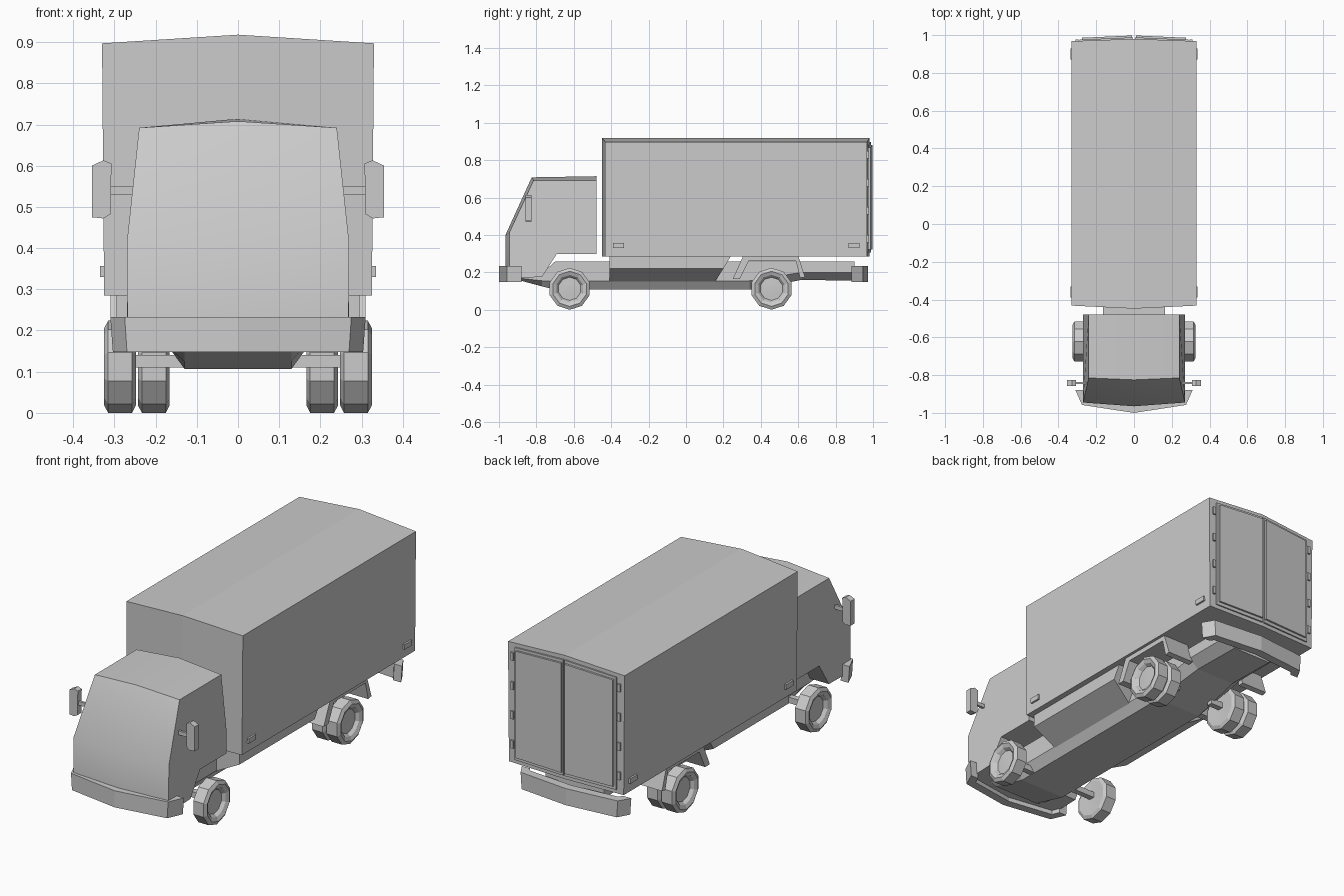
import bpy, bmesh, math

if "Cube" in bpy.data.objects:
    bpy.data.objects.remove(bpy.data.objects["Cube"])

def make(name, rings, mirror=False, smooth=None):
    """Skin a series of closed rings and cap both ends."""
    bm = bmesh.new()
    vs = [[bm.verts.new(p) for p in r] for r in rings]
    n = len(rings[0])
    for a, b in zip(vs, vs[1:]):
        for i in range(n):
            j = (i + 1) % n
            bm.faces.new((a[i], a[j], b[j], b[i]))
    bm.faces.new(vs[0])
    bm.faces.new(vs[-1])
    bmesh.ops.recalc_face_normals(bm, faces=bm.faces)
    me = bpy.data.meshes.new(name)
    bm.to_mesh(me)
    bm.free()
    ob = bpy.data.objects.new(name, me)
    bpy.context.collection.objects.link(ob)
    if mirror:
        m = ob.modifiers.new("mirror", 'MIRROR')
        m.use_mirror_merge = False
    if smooth:
        bpy.context.view_layer.objects.active = ob
        bpy.ops.object.select_all(action='DESELECT')
        ob.select_set(True)
        bpy.ops.object.shade_smooth_by_angle(angle=math.radians(smooth))
    return ob

def bowed(name, side, centre, smooth=None):
    """Body with a side ring (halfwidth, y, z) and a centre ring (y, z)."""
    return make(name, [[(-w, y, z) for w, y, z in side],
                       [(0, y, z) for y, z in centre],
                       [(w, y, z) for w, y, z in side]], smooth=smooth)

def prism_x(name, prof, x0, x1):
    return make(name, [[(x, y, z) for y, z in prof] for x in (x0, x1)], True)

def block(name, x, y, z):
    return prism_x(name, [(y[0], z[0]), (y[1], z[0]), (y[1], z[1]), (y[0], z[1])], *x)

# Cargo box with ridged roof and slightly bowed ends
bowed("cargo_box",
      [(.325, -.432, .285), (.33, -.432, .897), (.33, .968, .897), (.325, .968, .285)],
      [(-.448, .285), (-.448, .918), (.98, .918), (.98, .285)])

# Rear doors: outer edge thinner, top edge following the roof
make("rear_door", [[(.01, y, .322), (.01, y, .882)] + [(.275, y - .012, .868), (.275, y - .012, .322)]
                   for y in (.965, .998)], True)
make("door_frame", [[(.004, y, .305), (.004, y, .897), (.288, y - .012, .88), (.288, y - .012, .305)]
                    for y in (.96, .988)], True)
for z in (.36, .51, .66, .81):
    block("door_hinge", (.295, .31), (.96, .978), (z, z + .04))

# Cab
bowed("cab",
      [(.268, -.945, .17), (.27, -.945, .412), (.24, -.815, .692), (.24, -.478, .692),
       (.27, -.478, .41), (.27, -.478, .297), (.27, -.692, .297), (.27, -.77, .175)],
      [(-.965, .17), (-.965, .40), (-.825, .708), (-.478, .714),
       (-.478, .41), (-.478, .297), (-.692, .297), (-.77, .175)], smooth=28)

# Bumpers: bent bands
for name, s, end, mid, tip in (("front_bumper", -1, .88, .958, 1.0),
                               ("rear_bumper", 1, .885, .945, .972)):
    def plan(k, z):
        pts = [(.31, end), (.275, mid), (0, tip), (-.275, mid), (-.31, end),
               (-.265, end), (-.25, mid - .04), (0, tip - .045), (.25, mid - .04), (.265, end)]
        return [(x * k, s * y, z) for x, y in pts]
    make(name, [plan(.98, .148), plan(1, .233)])

# Central chassis, rising behind the rear axle
def section(y, zt, zm, zb, wb):
    half = [(.165, zt), (.165, zm), (wb, zb)]
    return [(x, y, z) for x, z in half] + [(-x, y, z) for x, z in reversed(half)]
make("chassis", [section(*s) for s in (
    (-.90, .185, .17, .16, .13), (-.77, .195, .155, .125, .13), (-.70, .258, .155, .107, .13),
    (.34, .258, .155, .107, .13), (.62, .258, .2, .16, .11), (.90, .258, .2, .155, .11))])

# Side skirts under the box, lower face sloping inward
make("side_skirt", [[(.295, -.41, .287), (.295, .24, .287), (.295, .20, .22), (.295, -.41, .22)],
                    [(.16, -.41, .287), (.16, .24, .287), (.16, .155, .15), (.16, -.41, .15)]], True)

# Rear mudguard arches
prism_x("mudguard", [(.25, .165), (.305, .287), (.60, .287), (.637, .175), (.61, .17),
                     (.588, .26), (.335, .26), (.288, .165)], .16, .31)

# Wheels: ten-sided lathe, single front and twin rear
prof = [(.302, .02), (.300, .062), (.316, .074), (.325, .094), (.315, .112),
        (.257, .112), (.248, .094), (.252, .03)]
def wheel(name, y, dx):
    make(name, [[(x - dx, y + r * math.sin(math.tau * i / 10), .112 - r * math.cos(math.tau * i / 10))
                 for i in range(10)] for x, r in prof], True)
wheel("front_wheel", -.622, 0)
wheel("rear_outer_wheel", .457, 0)
wheel("rear_inner_wheel", .457, .082)
for y in (-.622, .457):
    block("axle", (.1, .26), (y - .015, y + .015), (.11, .14))

# Mirrors: chamfered head on a short arm
head = [(.307, .605), (.327, .613), (.355, .60), (.355, .475), (.327, .472), (.31, .482)]
make("mirror_head", [[(x, y, z) for x, z in head] for y in (-.857, -.825)], True)
block("mirror_arm", (.245, .312), (-.848, -.836), (.53, .55))

# Side marker lights
for y in (-.39, .87):
    block("side_marker", (.32, .335), (y, y + .058), (.33, .356))
